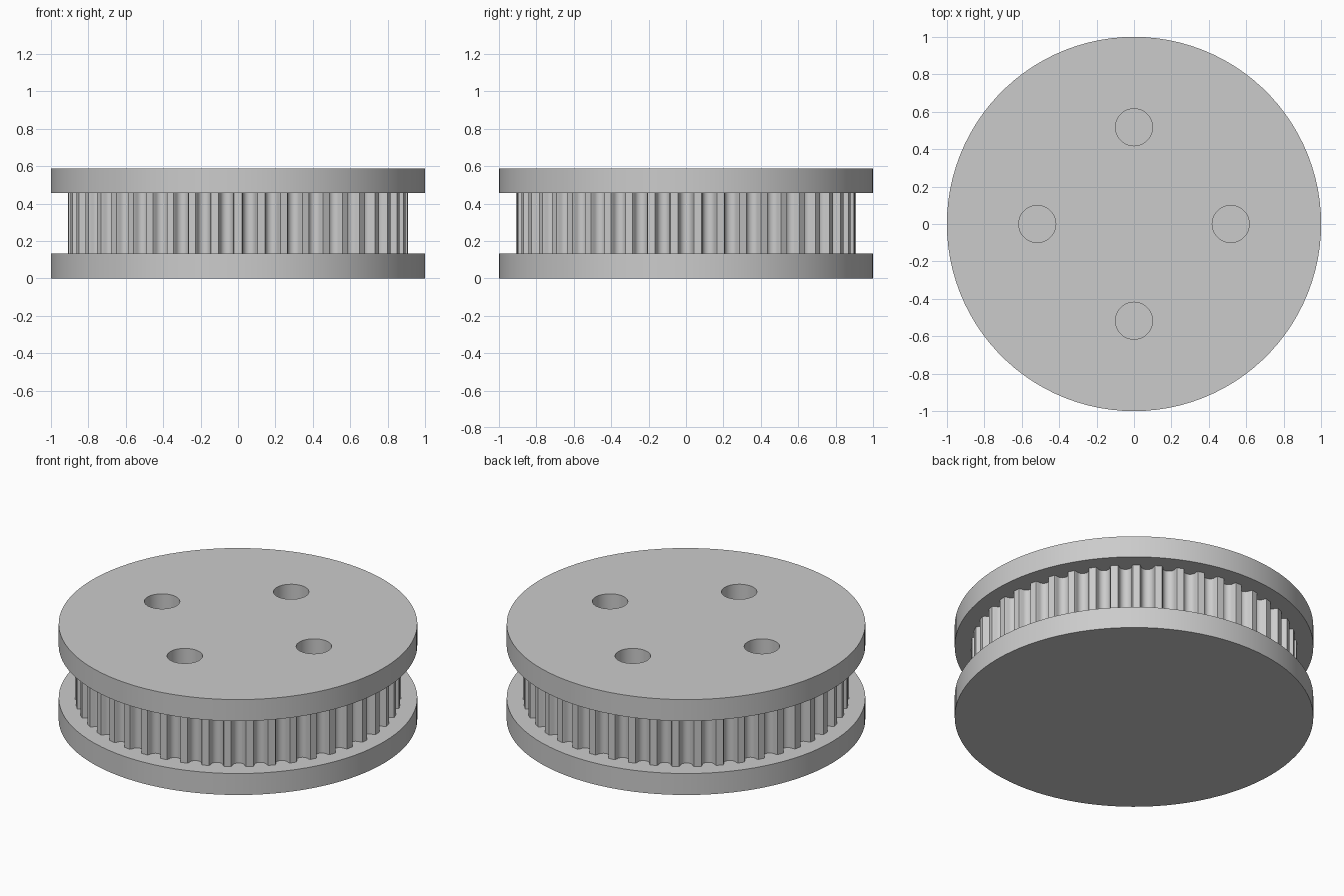
import bpy, bmesh, math

if "Cube" in bpy.data.objects:
    bpy.data.objects.remove(bpy.data.objects["Cube"])

TEETH = 46          # belt teeth around the hub
HUB_R = 0.908       # radius over the teeth
Z1, Z2, TOP = 0.132, 0.455, 0.587

grey = bpy.data.materials.new("light grey")
grey.diffuse_color = (0.6, 0.6, 0.6, 1)
grey.use_nodes = True
grey.node_tree.nodes["Principled BSDF"].inputs["Base Color"].default_value = grey.diffuse_color


def finish(obj):
    obj.data.materials.clear()
    obj.data.materials.append(grey)
    bpy.ops.object.select_all(action='DESELECT')
    obj.select_set(True)
    bpy.context.view_layer.objects.active = obj
    bpy.ops.object.shade_smooth_by_angle(angle=math.radians(30))


def disc(name, radius, z0, z1, x=0, y=0, sides=100):
    bpy.ops.mesh.primitive_cylinder_add(vertices=sides, radius=radius, depth=z1 - z0,
                                        location=(x, y, (z0 + z1) / 2))
    obj = bpy.context.object
    obj.name = name
    return obj


# Flanges
bottom_flange = disc("bottom_flange", 1, 0, Z1)
finish(bottom_flange)
top_flange = disc("top_flange", 1, Z2, TOP)

# Four blind holes, floored by the hub below the top flange
for i in range(4):
    a = i * math.pi / 2
    cutter = disc("hole_cutter", 0.099, Z2 - 0.1, TOP + 0.1,
                  0.517 * math.cos(a), 0.517 * math.sin(a), 48)
    mod = top_flange.modifiers.new("hole", 'BOOLEAN')
    mod.operation = 'DIFFERENCE'
    mod.solver = 'EXACT'
    mod.object = cutter
    bpy.context.view_layer.objects.active = top_flange
    bpy.ops.object.modifier_apply(modifier=mod.name)
    bpy.data.objects.remove(cutter)
finish(top_flange)

# Groove cross-section: sharp lips, short walls and a round bottom
groove = [(-0.042, 0)]
for k in range(9):
    a = math.pi * k / 8
    groove.append((-0.035 * math.cos(a), 0.013 + 0.035 * math.sin(a)))
groove.append((0.042, 0))

# Toothed hub, with a tooth centred on the front
bm = bmesh.new()
ring = []
for i in range(TEETH):
    a = -math.pi / 2 + (i + 0.5) * 2 * math.pi / TEETH
    for t, d in groove:
        r = HUB_R - d
        ring.append(bm.verts.new((r * math.cos(a) - t * math.sin(a),
                                  r * math.sin(a) + t * math.cos(a), Z1)))
base = bm.faces.new(ring)
ext = bmesh.ops.extrude_face_region(bm, geom=[base], use_keep_orig=True)
bmesh.ops.translate(bm, vec=(0, 0, Z2 - Z1),
                    verts=[v for v in ext["geom"] if isinstance(v, bmesh.types.BMVert)])
bmesh.ops.recalc_face_normals(bm, faces=bm.faces)
mesh = bpy.data.meshes.new("toothed_hub")
bm.to_mesh(mesh)
bm.free()
hub = bpy.data.objects.new("toothed_hub", mesh)
bpy.context.collection.objects.link(hub)
finish(hub)
